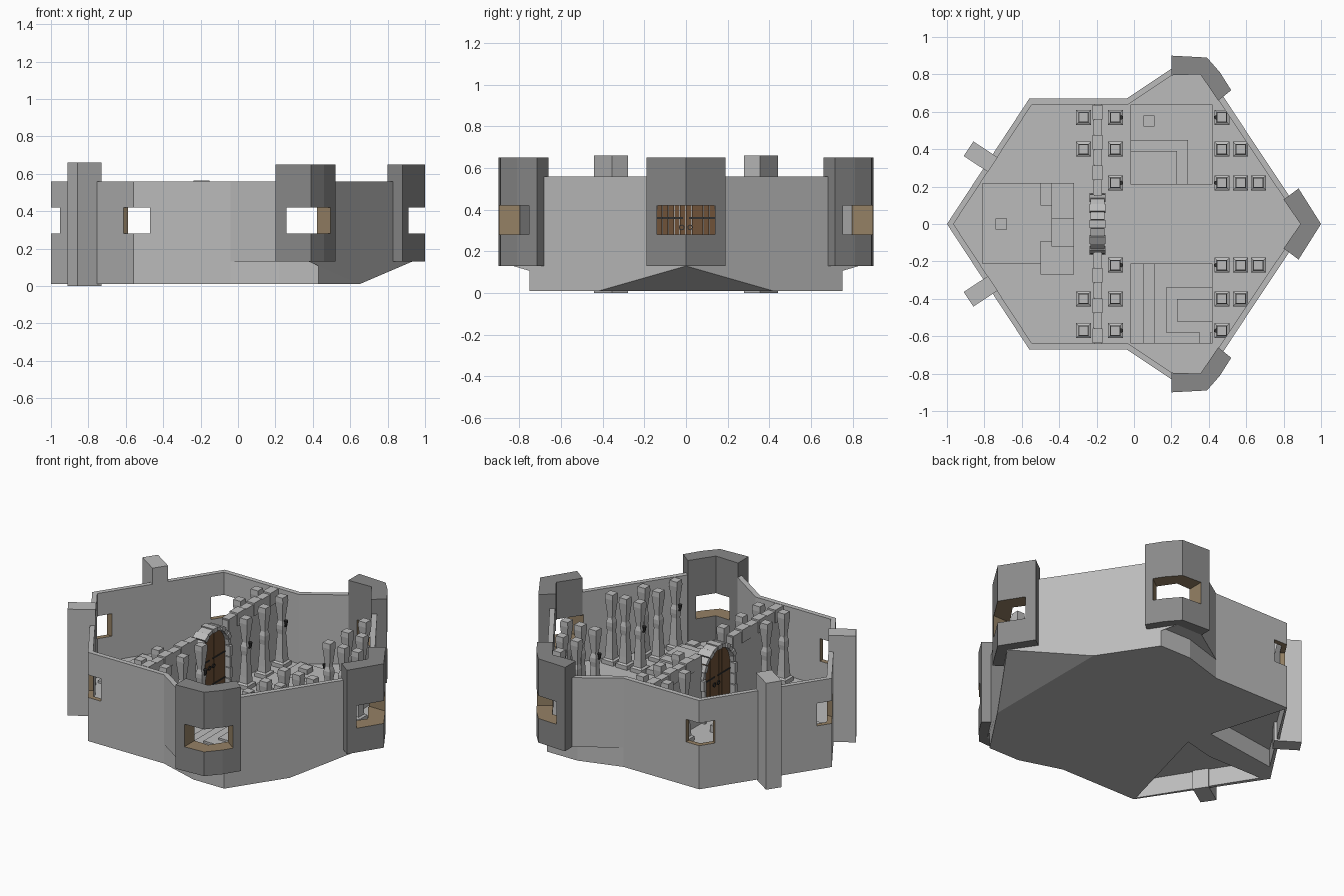
import bpy, bmesh
from math import cos, sin, pi
from mathutils import Matrix, Vector

if "Cube" in bpy.data.objects:
    bpy.data.objects.remove(bpy.data.objects["Cube"])


def material(name, col):
    m = bpy.data.materials.new(name)
    m.diffuse_color = (*col, 1)
    m.use_nodes = True
    m.node_tree.nodes["Principled BSDF"].inputs["Base Color"].default_value = m.diffuse_color
    return m


STONE = material("stone", (0.50, 0.50, 0.50))
WOOD = material("wood", (0.30, 0.22, 0.13))
DOOR = material("door_wood", (0.16, 0.085, 0.04))
IRON = material("iron", (0.03, 0.03, 0.03))
DARK = material("dark_stone", (0.25, 0.25, 0.25))
FLOOR, TOP = 0.13, 0.56


def finish(name, bm, *mats):
    bmesh.ops.recalc_face_normals(bm, faces=bm.faces)
    me = bpy.data.meshes.new(name)
    bm.to_mesh(me)
    bm.free()
    for m in mats:
        me.materials.append(m)
    ob = bpy.data.objects.new(name, me)
    bpy.context.collection.objects.link(ob)
    return ob


def add_prism(bm, pts, vec):
    """Extrude a planar polygon of 3D points along vec."""
    f = bm.faces.new([bm.verts.new(p) for p in pts])
    ext = bmesh.ops.extrude_face_region(bm, geom=[f])["geom"]
    bmesh.ops.translate(bm, vec=vec, verts=[v for v in ext if isinstance(v, bmesh.types.BMVert)])


def prism(name, pts, z0, z1, *mats):
    bm = bmesh.new()
    add_prism(bm, [(x, y, z0) for x, y in pts], (0, 0, z1 - z0))
    return finish(name, bm, *mats)


def add_box(bm, x0, x1, y0, y1, z0, z1):
    add_prism(bm, [(x0, y0, z0), (x1, y0, z0), (x1, y1, z0), (x0, y1, z0)], (0, 0, z1 - z0))


def boxes(name, items, *mats):
    bm = bmesh.new()
    for b in items:
        add_box(bm, *b)
    return finish(name, bm, *mats)


def loft(name, rings, *mats):
    bm = bmesh.new()
    rs = [[bm.verts.new(p) for p in r] for r in rings]
    n = len(rs[0])
    for a, b in zip(rs, rs[1:]):
        for i in range(n):
            j = (i + 1) % n
            bm.faces.new((a[i], a[j], b[j], b[i]))
    bm.faces.new(rs[0])
    bm.faces.new(rs[-1])
    bmesh.ops.remove_doubles(bm, verts=bm.verts, dist=1e-5)
    return finish(name, bm, *mats)


def flip(pts):
    return [(x, -y) for x, y in pts]


def cut(ob, pts, z0, z1, wood=True):
    """Cut a vertical-sided opening; the reveal is wooden for windows."""
    c = prism("cutter", pts, z0, z1, STONE, WOOD)
    for p in c.data.polygons:
        p.material_index = int(wood)
    mod = ob.modifiers.new("cut", "BOOLEAN")
    mod.operation, mod.solver, mod.object = "DIFFERENCE", "EXACT", c
    bpy.context.view_layer.objects.active = ob
    bpy.ops.object.modifier_apply(modifier=mod.name)
    bpy.data.objects.remove(c)


def ring(half, z):
    """Mirror half an outline in y; z is one height or one per point."""
    zs = z if isinstance(z, list) else [z] * len(half)
    pts = [(x, y, h) for (x, y), h in zip(half, zs)]
    return pts + [(x, -y, h) for x, y, h in pts[-2:0:-1]]


# Main shell: upright foot, ledge under the side towers, sloped prow, walls and floor
foot = [(-1, 0), (-.56, .67), (-.04, .67), (.22, .75), (.43, .75), (.65, .42), (.65, 0)]
outer = [(-1, 0), (-.56, .67), (-.04, .67), (.2, .83), (.38, .83), (.65, .42), (.93, 0)]
inner = [(-.965, 0), (-.545, .64), (-.03, .64), (.21, .80), (.36, .80), (.62, .41), (.895, 0)]
ledge = foot[:6] + [(.93, 0)]
low = [.13, .13, .13, .13, .13, .01, .13]
shell = loft("outer_wall", [ring(foot, .01), ring(ledge, low), ring(outer, low), ring(outer, TOP),
                            ring(inner, TOP), ring(inner, FLOOR)], STONE, WOOD)

# Window openings wrapping the corners, and hollows under the back
corner_win = [(-.47, .55), (-.47, .8), (-.7, .8), (-.7, .65), (-.55, .55)]
side_win = [(.26, .7), (.26, 1), (.6, 1), (.6, .83), (.42, .70)]
end_win = [(.7, -.14), (1.1, -.14), (1.1, .14), (.7, .14)]
tip_win = [(-1.1, -.075), (-.85, -.075), (-.85, .075), (-1.1, .075)]
for w in (corner_win, flip(corner_win), side_win, flip(side_win), end_win, tip_win):
    cut(shell, w, .28, .42)
for h in ([(-.42, .17), (-.56, .65), (-.91, .10)],
          [(-.38, .02), (-.58, -.03), (-.95, -.03), (-.56, -.65)]):
    cut(shell, h, -.1, .12, wood=False)

# Corner towers
side = [(.2, .795), (.2, .9), (.39, .89), (.46, .81), (.52, .715), (.45, .66), (.355, .80)]
for name, pts, win in (("end_tower", [(.88, .19), (1, 0), (.88, -.19), (.8, -.13), (.89, 0), (.8, .13)], end_win),
                       ("back_tower", side, side_win), ("front_tower", flip(side), flip(side_win))):
    cut(prism(name, pts, .13, .65, DARK, WOOD), win, .28, .42)

# Buttresses on the back slopes
for s in (1, -1):
    d, n = Vector((-.83, .55 * s)) * .078, Vector((.55 * s, .83)) * .047
    c = Vector((-.82, .36 * s))
    prism("buttress", [c + d + n, c + d - n, c - d - n, c - d + n], 0, .66, STONE)

# Cross wall of long blocks with small joints along its top
items = []
for s in (1, -1):
    items.append((-.215, -.175, *sorted((s * .15, s * .645)), FLOOR, .545))
    for i in range(6):
        y0, y1 = .155 + i * .081, .155 + i * .081 + .077
        w = .027 if i % 2 else .024
        items.append((-.195 - w, -.195 + w, *sorted((s * y0, s * y1)), .48, .56 if i % 2 else .552))
boxes("cross_wall", items, STONE)

# Stone arch around the door
SPRING = .40
bm = bmesh.new()
N = 11
for i in range(N):
    a0, a1 = pi * (i + .04) / N, pi * (i + .96) / N
    r1 = .165 if i % 2 else .16
    x0 = -.238 if i % 2 else -.232
    add_prism(bm, [(x0, r * cos(a), SPRING + r * sin(a)) for r, a in
                   ((.138, a0), (r1, a0), (r1, a1), (.138, a1))], (2 * (-.195 - x0), 0, 0))
for s in (1, -1):
    for i in range(4):
        z = FLOOR + i * .0675
        add_box(bm, -.238, -.152, *sorted((s * .138, s * (.165 if i % 2 else .155))), z, z + .063)
finish("door_arch", bm, STONE)

# Plank doors: each plank follows the arch
bm = bmesh.new()
for i in range(10):
    y0, y1 = -.14 + i * .028, -.14 + i * .028 + .026
    h = [SPRING + max(0, .1405 ** 2 - y * y) ** .5 for y in (y0, y1)]
    add_prism(bm, [(-.205, y0, FLOOR), (-.205, y1, FLOOR), (-.205, y1, h[1]), (-.205, y0, h[0])], (.02, 0, 0))
finish("door_planks", bm, DOOR)

# Iron straps and ring handles
bm = bmesh.new()
for z in (.20, .36):
    for s in (1, -1):
        add_box(bm, -.209, -.181, *sorted((s * .015, s * .138)), z - .004, z + .004)
for s in (1, -1):
    for x in (-.212, -.183):
        for k in range(8):
            a, b = 2 * pi * k / 8, 2 * pi * (k + 1) / 8
            add_prism(bm, [(x, s * .02 + r * cos(t), .315 + r * sin(t)) for r, t in
                           ((.009, a), (.014, a), (.014, b), (.009, b))], (.005, 0, 0))
finish("door_ironwork", bm, IRON)

# Square columns: plinth, waisted shaft, collar and flared head
PROFILE = [(.13, .04), (.155, .04), (.162, .028), (.20, .025), (.33, .018),
           (.36, .022), (.385, .022), (.41, .015), (.53, .027), (.56, .025)]
spots = [(-.27, .57), (-.27, .40), (-.10, .57), (-.10, .40), (-.10, .22), (.47, .57), (.47, .40),
         (.47, .22), (.57, .40), (.57, .22), (.665, .22)]
for x, y in spots:
    for s in (1, -1):
        loft("column", [[(x + a * h, y * s + b * h, z) for a, b in ((-1, -1), (1, -1), (1, 1), (-1, 1))]
                        for z, h in PROFILE], STONE)

# Small iron lanterns on some columns
for x, y, d in ((-.10, .57, 1), (-.10, .22, 1), (.47, .57, -1), (.47, .22, -1)):
    for s in (1, -1):
        bm = bmesh.new()
        lx = x + d * .031
        bmesh.ops.create_cone(bm, cap_ends=True, segments=6, radius1=.007, radius2=.012, depth=.03,
                              matrix=Matrix.Translation((lx, y * s, .40)))
        add_box(bm, *sorted((x + d * .01, lx)), y * s - .004, y * s + .004, .375, .383)
        finish("lantern", bm, IRON)

# Low stepped platforms on the floor
F = FLOOR - .005
boxes("back_platform", [(-.02, .42, .21, .64, F, .145), (-.02, .29, .21, .45, F, .16),
                        (-.02, .23, .21, .39, F, .175), (.05, .11, .52, .58, F, .175)], STONE)
boxes("front_platform", [(-.02, .42, -.64, -.21, F, .14), (.05, .42, -.64, -.21, F, .15),
                         (.11, .42, -.64, -.21, F, .16), (.17, .42, -.58, -.34, F, .172),
                         (.23, .42, -.52, -.40, F, .184), (.35, .41, -.64, -.58, F, .18)], STONE)
boxes("rear_platform", [(-.81, -.32, -.215, .22, F, .145), (-.50, -.32, -.27, -.09, F, .16),
                        (-.50, -.44, .10, .22, F, .16), (-.44, -.32, -.12, .22, F, .172),
                        (-.44, -.32, -.12, .03, F, .185), (-.74, -.68, -.03, .03, F, .175)], STONE)
